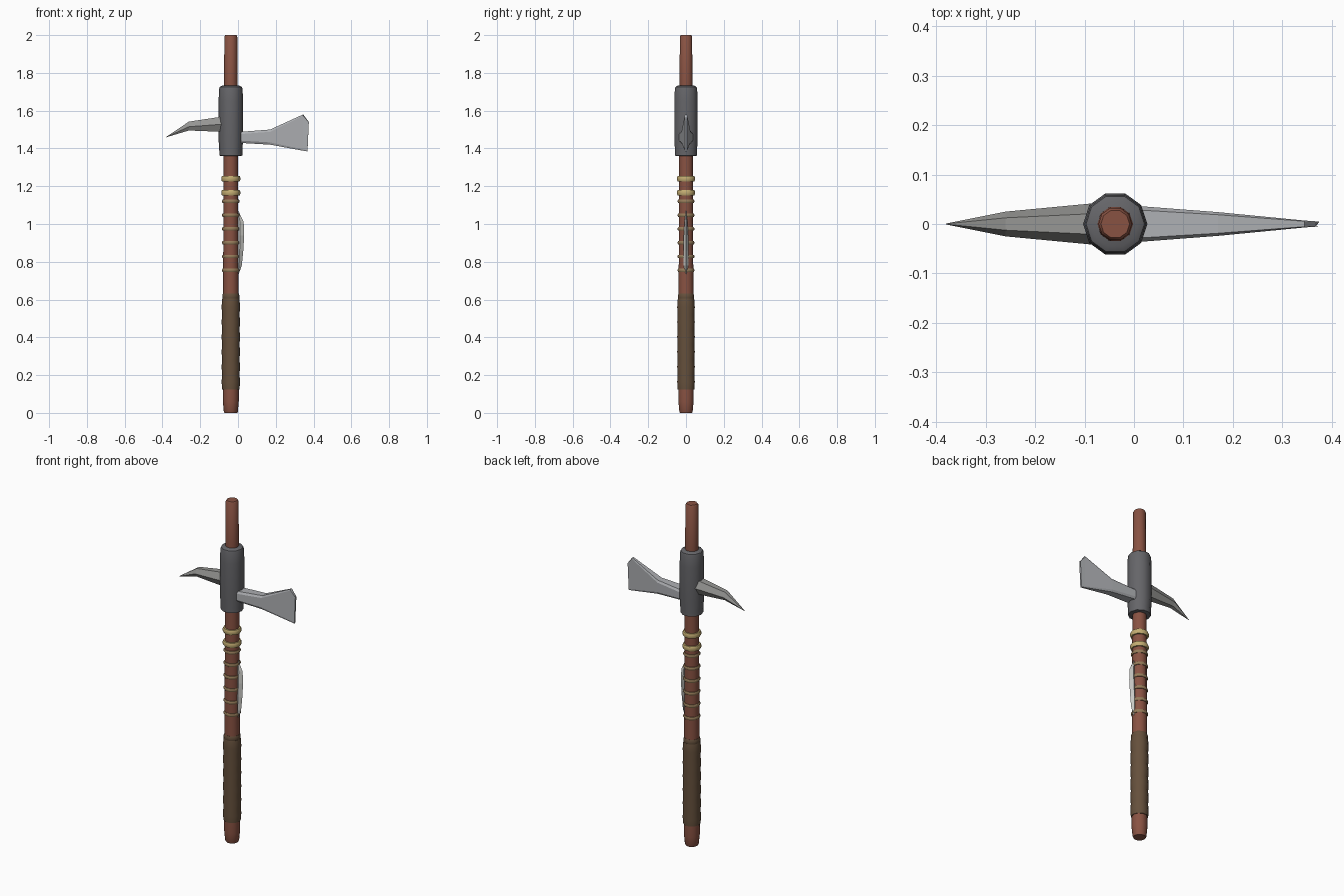
import bpy, math

if "Cube" in bpy.data.objects:
    bpy.data.objects.remove(bpy.data.objects["Cube"])

CX = -0.038   # shaft axis
SIDES = 10


def material(name, rgb):
    m = bpy.data.materials.new(name)
    m.diffuse_color = (*rgb, 1)
    m.use_nodes = True
    m.node_tree.nodes["Principled BSDF"].inputs["Base Color"].default_value = m.diffuse_color
    return m


WOOD = material("red_wood", (0.25, 0.085, 0.055))
LEATHER = material("leather", (0.13, 0.08, 0.045))
IRON = material("dark_iron", (0.13, 0.13, 0.14))
STEEL = material("steel", (0.42, 0.43, 0.45))
SPIKE = material("spike_steel", (0.3, 0.3, 0.29))
BRASS = material("brass", (0.55, 0.42, 0.17))
CORD = material("cord", (0.3, 0.2, 0.1))
BONE = material("bone", (0.6, 0.6, 0.57))


def loft(name, rings, mat, smooth=False):
    """Skin equal-length vertex rings and close both ends."""
    n = len(rings[0])
    verts = [v for ring in rings for v in ring]
    faces = [(i * n + j, i * n + (j + 1) % n, (i + 1) * n + (j + 1) % n, (i + 1) * n + j)
             for i in range(len(rings) - 1) for j in range(n)]
    faces += [tuple(range(n))[::-1], tuple(range(len(verts) - n, len(verts)))]
    me = bpy.data.meshes.new(name)
    me.from_pydata(verts, [], faces)
    me.materials.append(mat)
    ob = bpy.data.objects.new(name, me)
    bpy.context.collection.objects.link(ob)
    bpy.ops.object.select_all(action='DESELECT')
    ob.select_set(True)
    bpy.context.view_layer.objects.active = ob
    bpy.ops.object.mode_set(mode='EDIT')
    bpy.ops.mesh.select_all(action='SELECT')
    bpy.ops.mesh.normals_make_consistent(inside=False)
    bpy.ops.object.mode_set(mode='OBJECT')
    if smooth:
        bpy.ops.object.shade_smooth_by_angle(angle=math.radians(40))
    return ob


def turned(name, profile, mat):
    """Ten-sided turned part from (radius, z) pairs."""
    rings = [[(CX + r * math.cos(2 * math.pi * j / SIDES),
               r * math.sin(2 * math.pi * j / SIDES), z) for j in range(SIDES)]
             for r, z in profile]
    return loft(name, rings, mat, True)


def band(name, z, outer, half, mat):
    """Rounded band around the shaft."""
    return turned(name, [(0.036, z - half), (outer - 0.003, z - half), (outer, z - half * 0.5),
                         (outer, z + half * 0.5), (outer - 0.003, z + half), (0.036, z + half)], mat)


# Shaft
turned("shaft", [(0.034, 0), (0.037, 0.006), (0.042, 0.06), (0.042, 0.13), (0.041, 0.63),
                 (0.038, 1.36), (0.036, 1.75), (0.034, 1.993), (0.029, 2.0)], WOOD)

# Leather grip with gentle waves, plus its top binding
waves = [(0.046 + 0.003 * (i % 2), 0.125 + 0.475 * i / 12) for i in range(13)]
turned("leather_grip", [(0.038, 0.125)] + waves + [(0.045, 0.605), (0.038, 0.605)], LEATHER)
band("grip_binding", 0.615, 0.045, 0.016, LEATHER)

# Brass rings and cord wraps
for i, z in enumerate((1.165, 1.24)):
    band(f"brass_ring_{i + 1}", z, 0.05, 0.014, BRASS)
for i in range(6):
    band(f"cord_wrap_{i + 1}", 0.755 + 0.073 * i, 0.046, 0.009, CORD)

# Iron head socket
turned("head_socket", [(0.05, 1.36), (0.061, 1.362), (0.061, 1.385), (0.065, 1.45), (0.065, 1.65),
                       (0.062, 1.715), (0.059, 1.725), (0.047, 1.732)], IRON)

# Axe blade: x, bottom z, top z, half thickness
blade = [(0.0, 1.43, 1.487, 0.037), (0.17, 1.42, 1.5, 0.024),
         (0.345, 1.388, 1.58, 0.007)]


def blade_ring(x, lo, hi, t):
    s = t * 0.78
    b = min(0.012, t)
    return [(x, -s, lo), (x, s, lo), (x, t, lo + b), (x, t, hi - b), (x, s, hi), (x, -s, hi),
            (x, -t, hi - b), (x, -t, lo + b)]


edge = blade_ring(0.368, 1.384, 1.545, 0.005)
edge = [(0.375 if 1.4 < z < 1.542 else x, y, z) for x, y, z in edge]
loft("axe_blade", [blade_ring(*s) for s in blade] + [edge], STEEL)

# Rear spike: six-sided, x, bottom z, mid z, top z, half width
spike = [(-0.06, 1.487, 1.53, 1.572, 0.044), (-0.26, 1.495, 1.515, 1.542, 0.025),
         (-0.38, 1.459, 1.46, 1.461, 0.001)]
loft("rear_spike", [[(x, -w / 2, hi), (x, w / 2, hi), (x, w, mid), (x, w / 2, lo),
                     (x, -w / 2, lo), (x, -w, mid)] for x, lo, mid, hi, w in spike], SPIKE)

# Slim bone charm tied to the shaft: z, inner x, outer x, half width
charm = [(0.73, -0.005, 0.002, 0.002), (0.78, -0.008, 0.02, 0.012), (0.86, -0.01, 0.028, 0.014),
         (0.94, -0.01, 0.033, 0.012), (1.01, -0.008, 0.03, 0.008), (1.07, -0.004, 0.002, 0.002)]
loft("bone_charm", [[(a, 0, z), ((a + b) / 2, -w, z), (b, 0, z), ((a + b) / 2, w, z)]
                    for z, a, b, w in charm], BONE)
